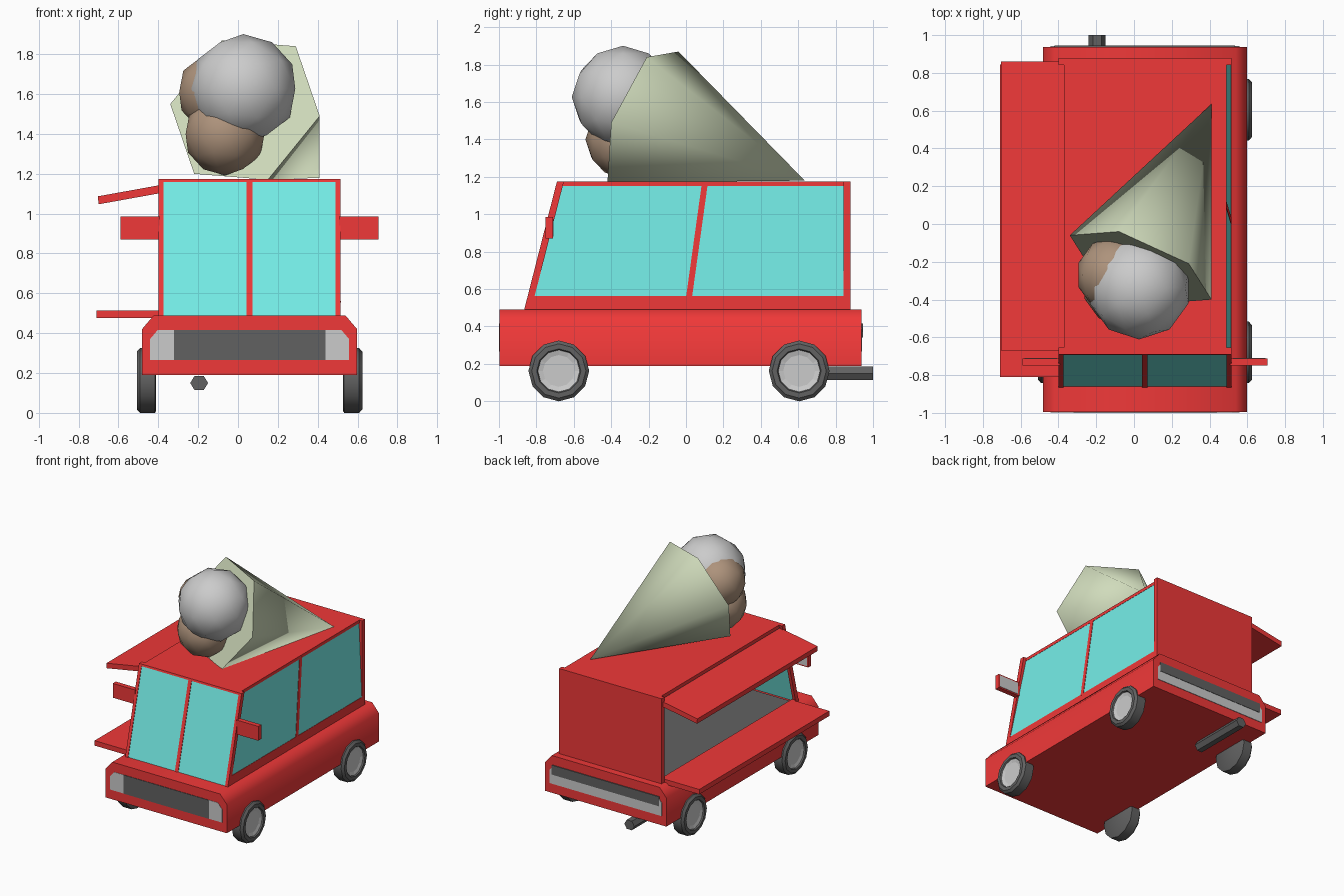
import bpy, bmesh, math
from mathutils import Vector

if "Cube" in bpy.data.objects:
    bpy.data.objects.remove(bpy.data.objects["Cube"])

CX = 0.058  # symmetry plane of the van body


def mat(name, r, g, b):
    m = bpy.data.materials.new(name)
    m.diffuse_color = (r, g, b, 1)
    m.use_nodes = True
    m.node_tree.nodes["Principled BSDF"].inputs["Base Color"].default_value = m.diffuse_color
    return m


RED = mat("red_paint", 0.87, 0.04, 0.04)
GLASS = mat("teal_glass", 0.18, 0.86, 0.81)
BLACK = mat("black", 0.12, 0.12, 0.12)
GREY = mat("grey_metal", 0.55, 0.55, 0.55)
WAFER = mat("wafer", 0.63, 0.71, 0.5)
BROWN = mat("chocolate", 0.42, 0.29, 0.2)
WHITE = mat("vanilla", 0.92, 0.92, 0.9)


def finish(name, bm, m, smooth=None):
    bmesh.ops.recalc_face_normals(bm, faces=bm.faces)
    me = bpy.data.meshes.new(name)
    bm.to_mesh(me)
    bm.free()
    me.materials.append(m)
    ob = bpy.data.objects.new(name, me)
    bpy.context.collection.objects.link(ob)
    if smooth:
        bpy.ops.object.select_all(action='DESELECT')
        ob.select_set(True)
        bpy.context.view_layer.objects.active = ob
        bpy.ops.object.shade_smooth_by_angle(angle=math.radians(smooth))
    return ob


def loft(name, rings, m, smooth=None, caps=(True, True)):
    bm = bmesh.new()
    vs = [[bm.verts.new(p) for p in r] for r in rings]
    n = len(rings[0])
    for a, b in zip(vs, vs[1:]):
        for i in range(n):
            j = (i + 1) % n
            bm.faces.new((a[i], a[j], b[j], b[i]))
    if caps[0]:
        bm.faces.new(vs[0])
    if caps[1]:
        bm.faces.new(vs[-1])
    return finish(name, bm, m, smooth)


def prism_x(name, yz, a, b, m):
    return loft(name, [[(x, y, z) for y, z in yz] for x in (a, b)], m)


def prism_y(name, xz, a, b, m, smooth=None):
    return loft(name, [[(x, y, z) for x, z in xz] for y in (a, b)], m, smooth)


def box(name, x, y, z, m):
    return prism_x(name, [(y[0], z[0]), (y[1], z[0]), (y[1], z[1]), (y[0], z[1])], *x, m)


def panel(name, corners, off, m):
    c = [Vector(p) for p in corners]
    return loft(name, [c, [p + Vector(off) for p in c]], m)


# lower body with chamfered shoulders
def shoulder(w, z0, z1, c):
    return [(CX - w, z0), (CX + w, z0), (CX + w, z1 - c), (CX + w - c * 0.85, z1),
            (CX - w + c * 0.85, z1), (CX - w, z1 - c)]


prism_y("lower_body", shoulder(0.54, 0.19, 0.49, 0.07), -0.996, 0.938, RED, 52)

# headlights, grille, rear bumper
lamp = shoulder(0.5, 0.265, 0.415, 0.045)
prism_y("headlights", lamp, -0.998, -0.98, GREY)
box("grille", (-0.32, 0.44), (-1.0, -0.98), (0.265, 0.415), BLACK)
prism_y("rear_bumper", lamp, 0.92, 0.942, GREY)
box("rear_vent", (-0.42, 0.536), (0.92, 0.945), (0.34, 0.416), BLACK)


# cabin front frame and windscreen
def front_y(z):
    return -0.865 + (z - 0.49) / 0.685 * 0.175


def slanted(z0, z1, front, depth):
    return [(front_y(z0) + front, z0), (front_y(z0) + depth, z0),
            (front_y(z1) + depth, z1), (front_y(z1) + front, z1)]


for s, side in ((1, "right"), (-1, "left")):
    prism_x(side + "_front_pillar", slanted(0.49, 1.175, 0, 0.037),
            CX + s * 0.457, CX + s * 0.432, RED)
prism_x("windscreen_divider", slanted(0.49, 1.175, 0, 0.02), 0.043, 0.072, RED)
prism_x("windscreen_header", slanted(1.16, 1.175, 0, 0.037), -0.38, 0.5, RED)
prism_x("windscreen", slanted(0.49, 1.165, 0.004, 0.018), -0.385, 0.495, GLASS)

# roof, rear wall, sills
box("roof", (-0.37, 0.49), (-0.68, 0.87), (1.15, 1.175), RED)
box("rear_wall", (-0.399, 0.515), (0.843, 0.88), (0.49, 1.175), RED)
box("right_sill", (0.48, 0.515), (-0.83, 0.85), (0.485, 0.562), RED)
box("left_sill", (-0.399, -0.37), (-0.83, 0.85), (0.485, 0.515), RED)

# right side windows, leaning inwards, with a pillar
panel("side_windows", [(0.513, -0.82, 0.55), (0.513, 0.845, 0.55),
                       (0.488, 0.845, 1.155), (0.488, -0.665, 1.155)], (-0.01, 0, 0), GLASS)
panel("side_window_pillar", [(0.516, 0.0, 0.555), (0.516, 0.032, 0.555),
                             (0.491, 0.116, 1.16), (0.491, 0.084, 1.16)], (-0.05, 0, 0), RED)

# dark interior lining
panel("interior_right", [(0.475, -0.815, 0.49), (0.475, 0.845, 0.49),
                         (0.475, 0.845, 1.155), (0.475, -0.65, 1.155)], (-0.006, 0, 0), BLACK)
box("interior_floor", (-0.37, 0.475), (-0.82, 0.845), (0.485, 0.497), BLACK)
box("interior_back", (-0.37, 0.475), (0.835, 0.846), (0.49, 1.155), BLACK)
box("interior_ceiling", (-0.365, 0.475), (-0.655, 0.845), (1.143, 1.152), BLACK)

# serving hatch flaps on the left
panel("awning", [(-0.37, -0.67, 1.147), (-0.37, 0.86, 1.147),
                 (-0.703, 0.86, 1.087), (-0.703, -0.67, 1.087)], (0.003, 0, -0.04), RED)
box("serving_counter", (-0.71, -0.385), (-0.81, 0.845), (0.475, 0.515), RED)

# mirrors
for s, side in ((1, "right"), (-1, "left")):
    box(side + "_mirror", (CX + s * 0.45, CX + s * 0.648), (-0.75, -0.712), (0.87, 0.985), RED)
    box(side + "_mirror_glass", (CX + s * 0.465, CX + s * 0.638), (-0.715, -0.709),
        (0.88, 0.975), GREY)


# wheels: twelve-sided tyre with a recessed hub
def ring(x, r, y, z, n=12):
    return [(x, y + r * math.sin(2 * math.pi * i / n), z + r * math.cos(2 * math.pi * i / n))
            for i in range(n)]


R = 0.1625
for s, side in ((1, "right"), (-1, "left")):
    for y, end in ((-0.68, "front"), (0.605, "rear")):
        def wheel_rings(prof):
            return [ring(CX + s * o, r, y, R) for o, r in prof]
        name = f"{side}_{end}_wheel"
        loft(name + "_tyre", wheel_rings([(0.47, 0.155), (0.475, R), (0.55, R), (0.566, 0.145),
                                          (0.566, 0.118), (0.545, 0.108)]), BLACK, 35)
        loft(name + "_hub", wheel_rings([(0.54, 0.112), (0.556, 0.112), (0.548, 0.085)]), GREY)

# exhaust pipe
prism_y("exhaust", [(-0.195 + 0.045 * math.cos(k * math.pi / 3),
                     0.15 + 0.042 * math.sin(k * math.pi / 3)) for k in range(6)],
        0.52, 1.0, BLACK)

# six-sided cone lying on the roof
centre = Vector((0.035, -0.23, 1.52))
half = [Vector(p) - centre for p in ((-0.34, -0.06, 1.55), (-0.08, -0.04, 1.87), (0.29, -0.21, 1.84))]
bm = bmesh.new()
rim = [bm.verts.new(centre + v) for v in half] + [bm.verts.new(centre - v) for v in half]
tip = bm.verts.new((0.41, 0.635, 1.18))
bm.faces.new(rim)
for i in range(6):
    bm.faces.new((rim[i], rim[(i + 1) % 6], tip))
finish("wafer_cone", bm, WAFER, 62)

# ice cream scoops
for name, c, r, m in (("vanilla_scoop", (0.027, -0.337, 1.627), 0.274, WHITE),
                      ("chocolate_scoop_low", (-0.065, -0.33, 1.40), 0.208, BROWN),
                      ("chocolate_scoop_side", (-0.1, -0.27, 1.61), 0.205, BROWN)):
    bm = bmesh.new()
    bmesh.ops.create_icosphere(bm, subdivisions=2, radius=r)
    bmesh.ops.translate(bm, vec=c, verts=bm.verts)
    finish(name, bm, m, 60)
